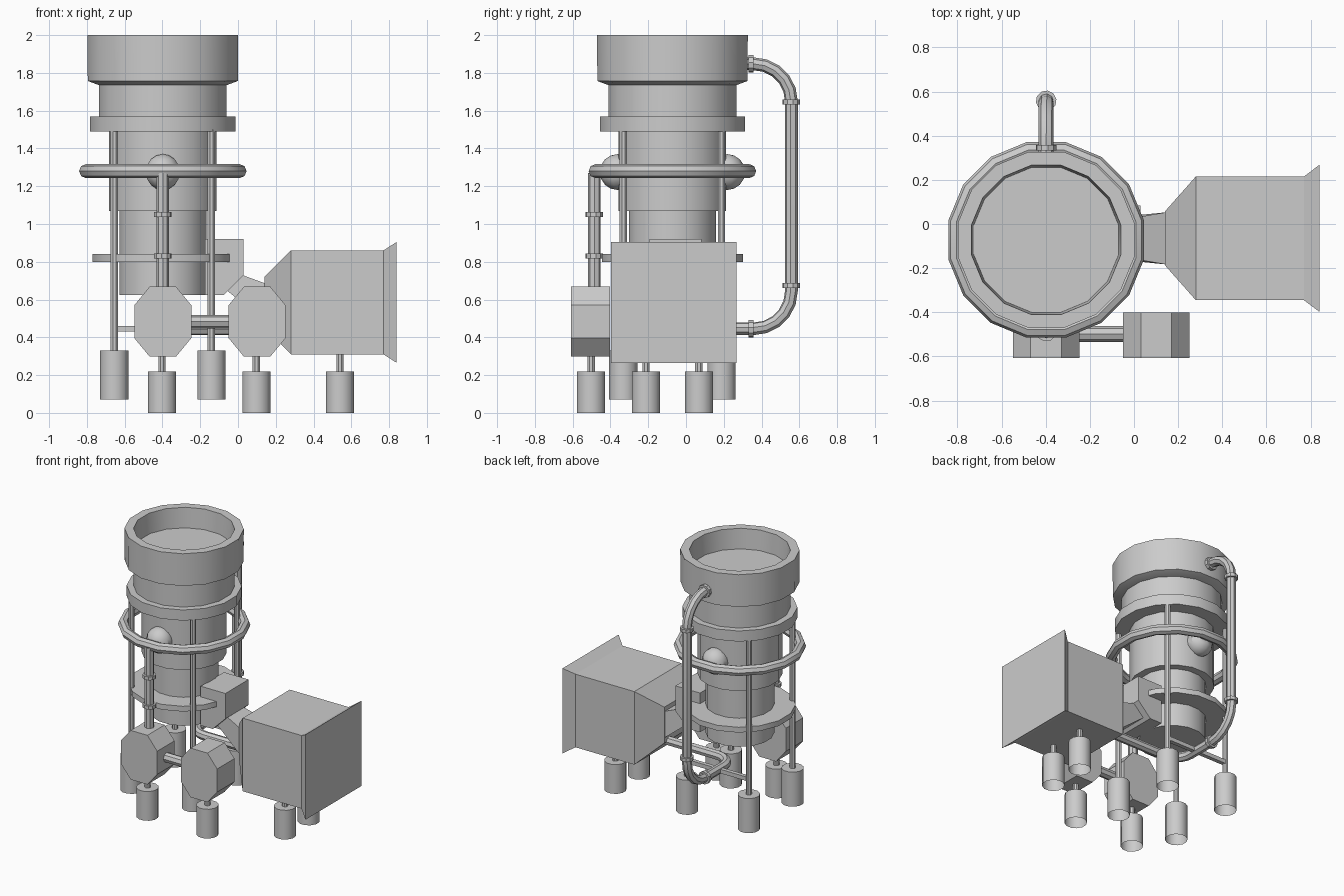
import bpy, bmesh, math
from mathutils import Vector

if "Cube" in bpy.data.objects:
    bpy.data.objects.remove(bpy.data.objects["Cube"])

AX, AY = -0.398, -0.072          # tower axis

grey = bpy.data.materials.new("plain_grey")
grey.diffuse_color = (0.6, 0.6, 0.6, 1)
grey.use_nodes = True
grey.node_tree.nodes["Principled BSDF"].inputs["Base Color"].default_value = grey.diffuse_color


def finish(name, bm, smooth=True, recalc=True):
    if recalc:
        bmesh.ops.recalc_face_normals(bm, faces=bm.faces)
    me = bpy.data.meshes.new(name)
    bm.to_mesh(me)
    bm.free()
    me.materials.append(grey)
    ob = bpy.data.objects.new(name, me)
    bpy.context.collection.objects.link(ob)
    if smooth:
        bpy.ops.object.select_all(action='DESELECT')
        ob.select_set(True)
        bpy.context.view_layer.objects.active = ob
        bpy.ops.object.shade_smooth_by_angle(angle=math.radians(35))
    return ob


def loft(name, rings, closed=False, cap0=True, cap1=True, smooth=True):
    """Skin a list of point rings of equal length."""
    bm = bmesh.new()
    vs = [[bm.verts.new(p) for p in r] for r in rings]
    n = len(rings[0])
    pairs = list(zip(vs, vs[1:])) + ([(vs[-1], vs[0])] if closed else [])
    for a, b in pairs:
        for i in range(n):
            j = (i + 1) % n
            bm.faces.new((a[i], a[j], b[j], b[i]))
    if not closed and cap0:
        bm.faces.new(vs[0][::-1])
    if not closed and cap1:
        bm.faces.new(vs[-1])
    return finish(name, bm, smooth)


def lathe(name, x, y, profile, n=16, **kw):
    ring = lambda r, z: [(x + r * math.cos((i + .5) * math.tau / n),
                          y + r * math.sin((i + .5) * math.tau / n), z) for i in range(n)]
    return loft(name, [ring(r, z) for r, z in profile], **kw)


def pipe(name, pts, r, n=8):
    """Round tube along a path."""
    pts = [Vector(p) for p in pts]
    rings, side = [], None
    for i, p in enumerate(pts):
        t = (pts[min(i + 1, len(pts) - 1)] - pts[max(i - 1, 0)]).normalized()
        if side is None:
            side = t.orthogonal().normalized()
        side = (side - t * side.dot(t)).normalized()
        up = t.cross(side)
        rings.append([p + r * (math.cos(k * math.tau / n) * side + math.sin(k * math.tau / n) * up)
                      for k in range(n)])
    return loft(name, rings)


def collar(name, p, axis, r=0.047, h=0.026):
    p, a = Vector(p), Vector(axis) * h / 2
    return pipe(name, [p - a, p + a], r, 10)


def elbow(corner, a, b, r, steps=5):
    """Quarter bend: enters along direction a, leaves along direction b."""
    a, b, c = Vector(a), Vector(b), Vector(corner)
    centre = c - a * r + b * r
    return [centre - b * r * math.cos(t) + a * r * math.sin(t)
            for t in (math.pi / 2 * k / steps for k in range(steps + 1))]


def prism(name, xz, y0, y1):
    return loft(name, [[(x, y, z) for x, z in xz] for y in (y0, y1)], smooth=False)


def foot(name, x, y, z0, z1, top, r=0.077):
    lathe(name, x, y, [(r, z0), (r, z1)], n=12, cap0=False)
    lathe(name + "_stem", x, y, [(0.021, z1 - .01), (0.021, top)], n=8)


# Tower: lower drum, wide drum, flange, neck and hollow head
lathe("tower_body", AX, AY, [(0.235, 0.625), (0.235, 1.07), (0.29, 1.07), (0.29, 1.49)])
lathe("tower_flange", AX, AY, [(0.392, 1.49), (0.392, 1.57)])
lathe("tower_neck", AX, AY, [(0.345, 1.57), (0.345, 1.74)])
lathe("tower_head", AX, AY, [(0.345, 1.735), (0.405, 1.757), (0.407, 2.0), (0.345, 2.0),
                             (0.335, 1.85)])
lathe("support_plate", AX, AY, [(0.38, 0.80), (0.38, 0.84)])

# Ring pipe around the tower
lathe("ring_pipe", AX, AY, [(0.415 + 0.037 * math.cos(k * math.tau / 8),
                             1.28 + 0.037 * math.sin(k * math.tau / 8)) for k in range(8)],
      closed=True)

# Round ports, front and back
for nm, s in (("front_port", -1), ("back_port", 1)):
    bm = bmesh.new()
    bmesh.ops.create_uvsphere(bm, u_segments=10, v_segments=8, radius=0.095)
    bmesh.ops.translate(bm, verts=bm.verts, vec=(AX, AY + s * 0.29, 1.275))
    finish(nm, bm)

# Four posts with raised feet
for i in (-1, 1):
    for j in (-1, 1):
        foot(f"tower_foot_{i}_{j}", AX + i * 0.257, AY + j * 0.26, 0.07, 0.33, 1.5)
by = AY + 0.26
prism("back_bar", [(AX - .257, .43), (AX + .257, .43), (AX + .257, .46), (AX - .257, .46)],
      by - .015, by + .015)

# Octagonal pump housings, each on one foot
for nm, x in (("left_housing", -0.398), ("right_housing", 0.101)):
    w, h, cx, cz, z = 0.151, 0.185, 0.07, 0.087, 0.483
    prism(nm, [(x - w, z - cz), (x - cx, z - h), (x + cx, z - h), (x + w, z - cz),
               (x + w, z + cz), (x + cx, z + h), (x - cx, z + h), (x - w, z + cz)], -0.608, -0.402)
    foot(nm + "_foot", x - 0.004, -0.502, 0.0, 0.22, 0.31)
pipe("housing_link", [(-0.26, -0.498, 0.483), (-0.04, -0.498, 0.483)], 0.036)

# Front riser from the left housing to the ring pipe
pipe("front_riser", [(AX, -0.485, 0.66), (AX, -0.485, 1.27)], 0.033)
collar("riser_collar_top", (AX, -0.485, 1.05), (0, 0, 1))
collar("riser_collar_low", (AX, -0.485, 0.83), (0, 0, 1))

# Back pipe: head, down the back, under the tower and into the hopper
Y, Z1, Z0 = 0.558, 1.848, 0.445
path = [(AX, 0.30, Z1)]
path += elbow((AX, Y, Z1), (0, 1, 0), (0, 0, -1), 0.2)
path += elbow((AX, Y, Z0), (0, 0, -1), (0, -1, 0), 0.2)
path += elbow((AX, 0.0, Z0), (0, -1, 0), (1, 0, 0), 0.13)
path += [(0.24, 0.0, Z0)]
pipe("back_pipe", path, 0.034)
for k, (y, z, a) in enumerate([(0.345, Z1, (0, 1, 0)), (Y, 1.645, (0, 0, 1)),
                               (Y, 0.675, (0, 0, 1)), (0.345, Z0, (0, 1, 0))]):
    collar(f"back_pipe_collar_{k}", (AX, y, z), a)

# Outlet box with a slanted corner
prism("outlet_box", [(-0.175, 0.92), (0.03, 0.92), (0.03, 0.73), (-0.075, 0.625),
                     (-0.175, 0.625)], -0.193, 0.083)


def rect(xt, zt, xb, zb, hy, cy=-0.065):
    return [(xt, cy - hy, zt), (xt, cy + hy, zt), (xb, cy + hy, zb), (xb, cy - hy, zb)]


# Flared duct joining the box to the hopper
loft("hopper_duct", [rect(0.028, 0.728, -0.055, 0.645, 0.098),
                     rect(0.145, 0.685, 0.145, 0.485, 0.118)], smooth=False)

# Hopper with tapered back and flared mouth
loft("hopper", [rect(0.14, 0.72, 0.14, 0.45, 0.122), rect(0.28, 0.86, 0.28, 0.31, 0.28),
                rect(0.77, 0.86, 0.77, 0.31, 0.28), rect(0.84, 0.905, 0.84, 0.265, 0.333)],
     smooth=False)
for nm, y in (("hopper_front_foot", -0.212), ("hopper_back_foot", 0.068)):
    foot(nm, 0.54, y, 0.0, 0.22, 0.32)
